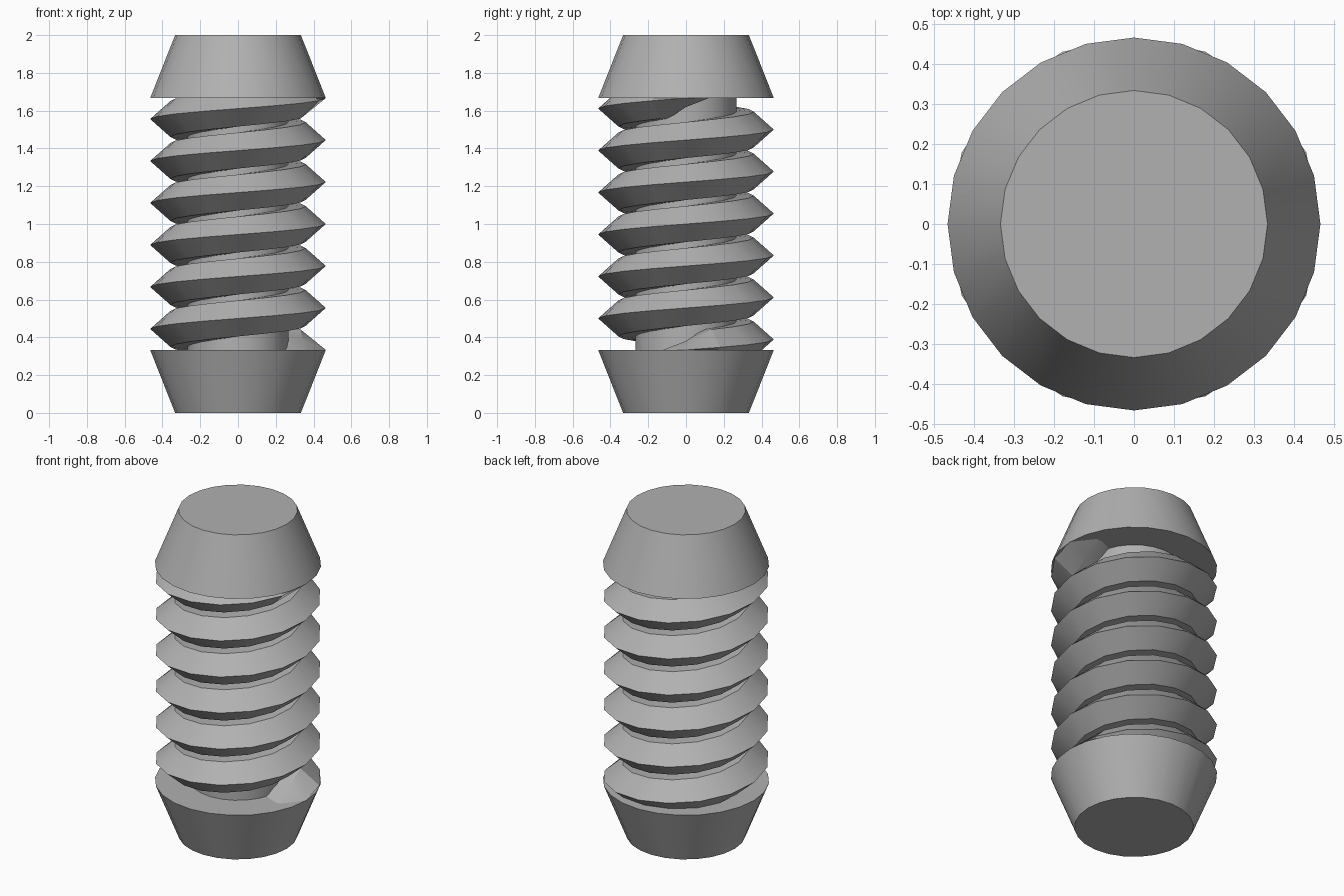
import bpy, bmesh, math

if "Cube" in bpy.data.objects:
    bpy.data.objects.remove(bpy.data.objects["Cube"])

R, R_END, R_CORE, R_ROOT = 0.465, 0.333, 0.267, 0.358
Z0, Z1, TURNS, SEG, HALF = 1 / 3, 5 / 3, 6, 16, 0.095

grey = bpy.data.materials.new("mid_grey")
grey.diffuse_color = (0.44, 0.44, 0.44, 1)
grey.use_nodes = True
grey.node_tree.nodes["Principled BSDF"].inputs["Base Color"].default_value = grey.diffuse_color


def finish(ob):
    ob.data.materials.append(grey)
    bpy.ops.object.select_all(action='DESELECT')
    ob.select_set(True)
    bpy.context.view_layer.objects.active = ob
    bpy.ops.object.shade_smooth_by_angle(angle=math.radians(30))


def frustum(name, r1, r2, za, zb):
    bpy.ops.mesh.primitive_cone_add(vertices=24, radius1=r1, radius2=r2,
                                    depth=zb - za, location=(0, 0, (za + zb) / 2))
    ob = bpy.context.object
    ob.name = name
    finish(ob)


# Tapered ends and central shaft
frustum("bottom_end", R_END, R, 0, Z0)
frustum("top_end", R, R_END, Z1, 2)
frustum("core_shaft", R_CORE, R_CORE, Z0 - 0.02, Z1 + 0.02)

# Helical thread: pointed profile swept up the shaft, thinning out at both ends
bm = bmesh.new()
last = TURNS * SEG
rings = []
for j in range(-1, last + 2):
    t = min(1, (j + 1) / 2, (last + 1 - j) / 2)
    h = HALF * max(t, 0.02)
    crest = R if t > 0 else 0.41
    root = {0: 0.39, 0.5: 0.343}.get(t, R_ROOT)
    a = 2 * math.pi * j / SEG
    z = Z0 + (Z1 - Z0) * j / last
    profile = [(0.24, -h), (root, -h), (crest, 0), (root, h), (0.24, h)]
    rings.append([bm.verts.new((r * math.cos(a), r * math.sin(a), z + dz))
                  for r, dz in profile])
flat_edges = []
for n, (p, q) in enumerate(zip(rings, rings[1:])):
    for i in range(5):
        k = (i + 1) % 5
        bm.faces.new((p[i], q[i], q[k], p[k]))
    # Crisp break where the thin run-out meets the full thread
    if n in (1, last):
        ring = q if n == 1 else p
        flat_edges += [bm.edges.get((ring[i], ring[i + 1])) for i in (0, 1, 2, 3)]
bm.faces.new(rings[0])
bm.faces.new(rings[-1][::-1])
bmesh.ops.recalc_face_normals(bm, faces=bm.faces)
bmesh.ops.split_edges(bm, edges=flat_edges)
me = bpy.data.meshes.new("screw_thread")
bm.to_mesh(me)
bm.free()
thread = bpy.data.objects.new("screw_thread", me)
bpy.context.collection.objects.link(thread)
finish(thread)
